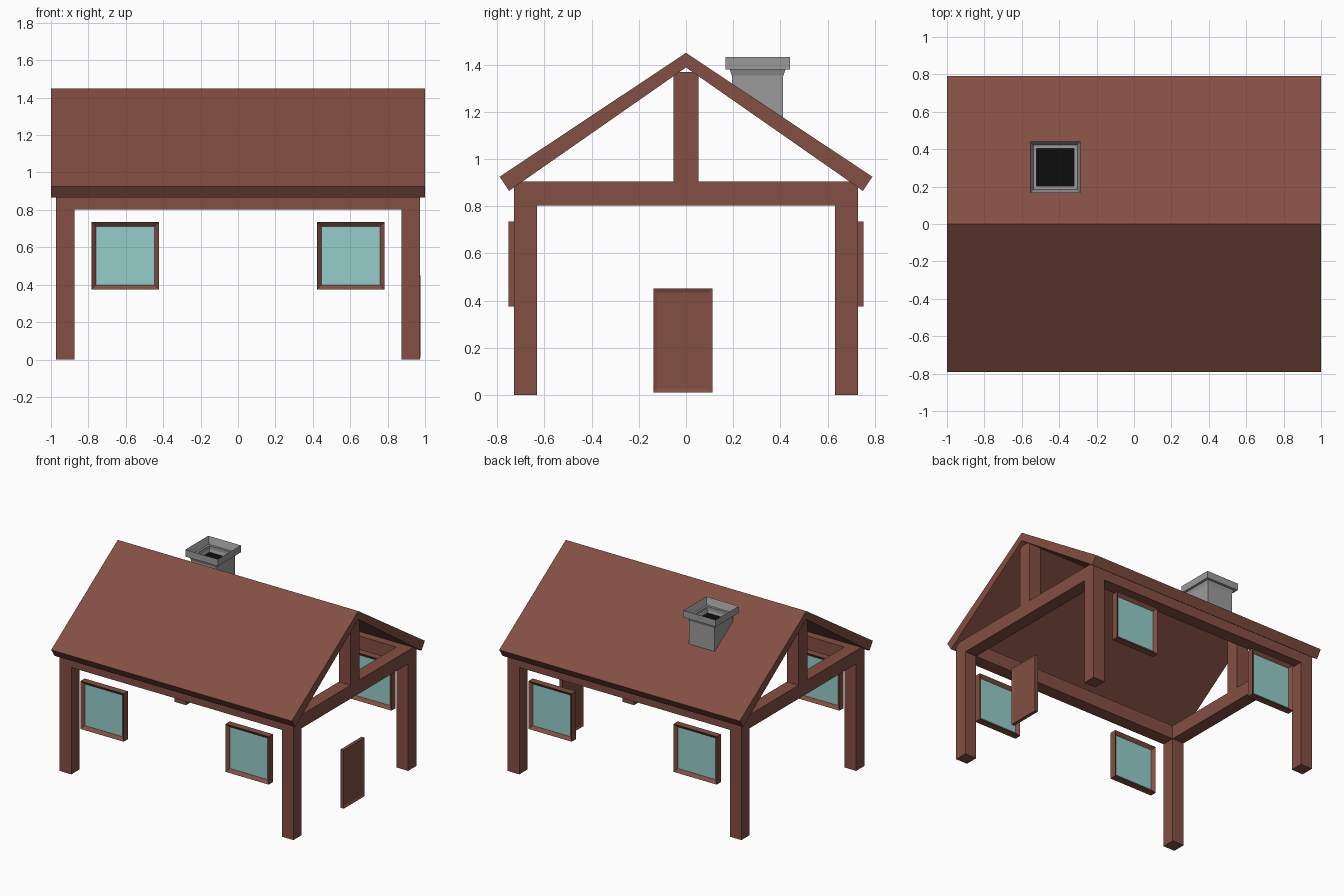
import bpy, bmesh
from mathutils import Vector

if "Cube" in bpy.data.objects:
    bpy.data.objects.remove(bpy.data.objects["Cube"])


def material(name, rgb):
    m = bpy.data.materials.new(name)
    m.diffuse_color = (*rgb, 1)
    m.use_nodes = True
    m.node_tree.nodes["Principled BSDF"].inputs["Base Color"].default_value = m.diffuse_color
    return m


WOOD = material("red_brown_wood", (0.23, 0.078, 0.056))
GLASS = material("blue_glass", (0.30, 0.62, 0.59))
BLACK = material("soot", (0.004, 0.004, 0.004))
GREY = material("stone_grey", (0.33, 0.33, 0.33))


def finish(bm, name, *mats):
    bmesh.ops.recalc_face_normals(bm, faces=bm.faces)
    me = bpy.data.meshes.new(name)
    bm.to_mesh(me)
    bm.free()
    ob = bpy.data.objects.new(name, me)
    for m in mats:
        me.materials.append(m)
    bpy.context.collection.objects.link(ob)
    return ob


def cube(lo, hi):
    bm = bmesh.new()
    bmesh.ops.create_cube(bm, size=1)
    lo, hi = Vector(lo), Vector(hi)
    for v in bm.verts:
        v.co = (lo + hi) / 2 + v.co * (hi - lo)
    return bm


def box(name, lo, hi, mat=WOOD):
    return finish(cube(lo, hi), name, mat)


def facing(bm, d):
    d = Vector(d)
    bm.normal_update()
    return max((f for f in bm.faces if f.normal.dot(d) > 0.9),
               key=lambda f: f.calc_center_median().dot(d))


def inset(bm, d, border, depth, mat=0):
    """Inset the face looking along d and push it inward."""
    f = facing(bm, d)
    bmesh.ops.inset_region(bm, faces=[f], thickness=border, use_even_offset=True)
    for v in f.verts:
        v.co -= Vector(d) * depth
    f.material_index = mat
    return f


def prism(name, yz, x0, x1, mat):
    bm = bmesh.new()
    f = bm.faces.new([bm.verts.new((x0, y, z)) for y, z in yz])
    r = bmesh.ops.extrude_face_region(bm, geom=[f])
    verts = [g for g in r["geom"] if isinstance(g, bmesh.types.BMVert)]
    bmesh.ops.translate(bm, verts=verts, vec=(x1 - x0, 0, 0))
    return finish(bm, name, mat)


# roof
prism("roof", [(0, 1.45), (0.79, 0.925), (0.75, 0.865), (0, 1.388),
               (-0.75, 0.865), (-0.79, 0.925)], -1, 1, WOOD)

# corner posts, gable beams, king posts
for sx, side in ((-1, "left"), (1, "right")):
    xa, xb = sorted((sx * 0.875, sx * 0.972))
    for sy, end in ((-1, "front"), (1, "back")):
        ya, yb = sorted((sy * 0.632, sy * 0.73))
        box(f"{end}_{side}_post", (xa, ya, 0), (xb, yb, 0.805))
    box(f"{side}_gable_beam", (xa, -0.73, 0.803), (xb, 0.73, 0.905))
    box(f"{side}_king_post", (xa, -0.052, 0.905), (xb, 0.052, 1.37))

# eave beams and windows
for sy, end in ((-1, "front"), (1, "back")):
    ya, yb = sorted((sy * 0.632, sy * 0.73))
    box(f"{end}_eave_beam", (-0.875, ya, 0.803), (0.875, yb, 0.905))
    for cx, side in ((-0.603, "left"), (0.603, "right")):
        ya, yb = sorted((sy * 0.703, sy * 0.753))
        bm = cube((cx - 0.18, ya, 0.375), (cx + 0.18, yb, 0.735))
        for d in ((0, 1, 0), (0, -1, 0)):
            inset(bm, d, 0.024, 0.02, 1)
        finish(bm, f"{end}_{side}_window", WOOD, GLASS)

# door with recessed panels
bm = cube((0.95, -0.138, 0.01), (0.975, 0.112, 0.45))
for d in ((1, 0, 0), (-1, 0, 0)):
    inset(bm, d, 0.016, 0.006)
finish(bm, "door", WOOD)

# chimney shaft, its foot following the roof slope, open at the top
bm = cube((-0.527, 0.196, 1.0), (-0.312, 0.412, 1.38))
for v in bm.verts:
    if v.co.z < 1.2:
        v.co.z = 1.43 - 0.665 * v.co.y
f = inset(bm, (0, 0, 1), 0.007, 0)
bmesh.ops.delete(bm, geom=[f], context="FACES_ONLY")
finish(bm, "chimney_shaft", GREY)

# chimney cap with a flue and sooty floor
bm = cube((-0.555, 0.167, 1.38), (-0.285, 0.44, 1.432))
inset(bm, (0, 0, 1), 0.035, 0.1, 1)
f = inset(bm, (0, 0, -1), 0.035, 0)
bmesh.ops.delete(bm, geom=[f], context="FACES_ONLY")
finish(bm, "chimney_cap", GREY, BLACK)
